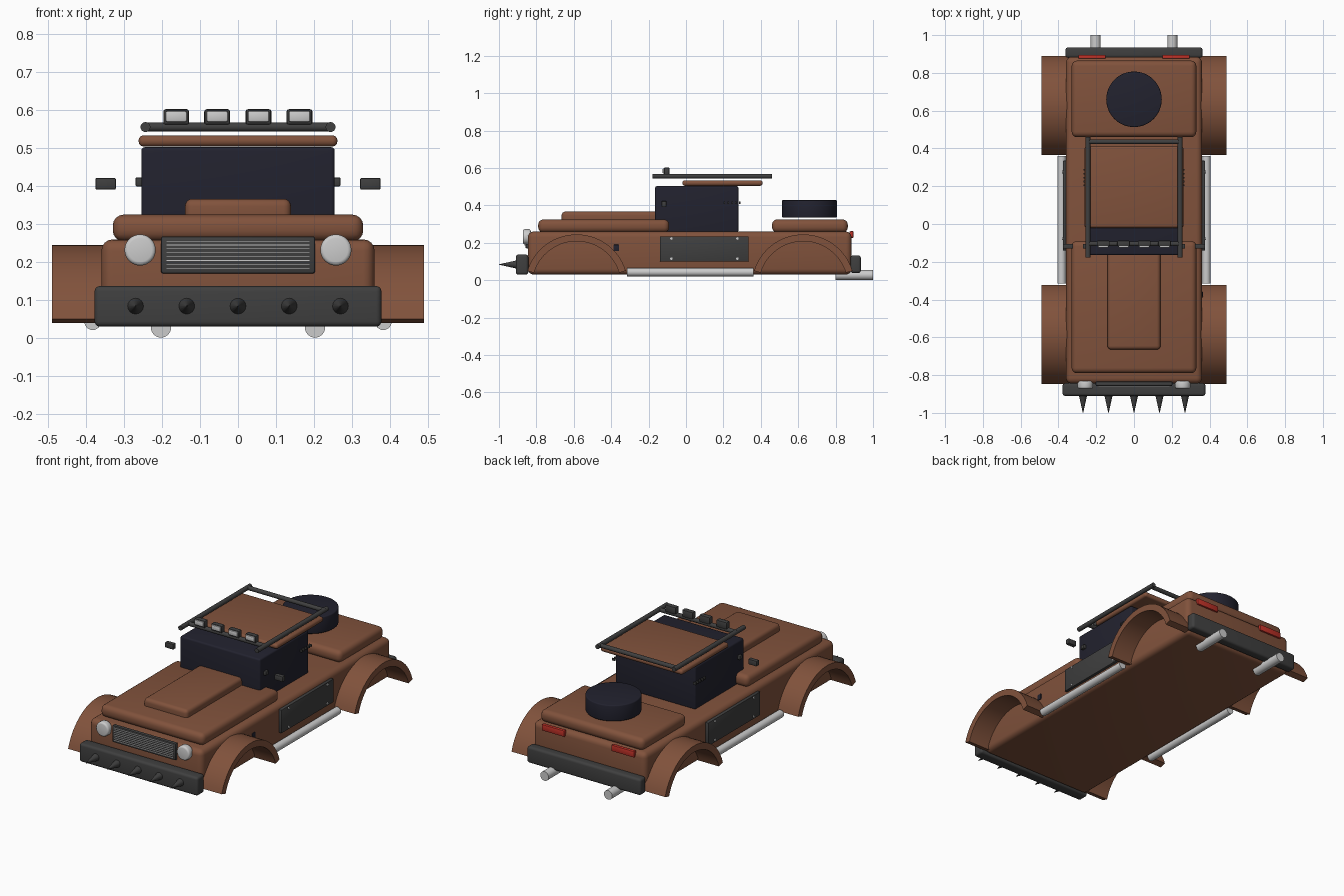
import bpy, bmesh, math
from mathutils import Matrix, Vector

if "Cube" in bpy.data.objects:
    bpy.data.objects.remove(bpy.data.objects["Cube"])


def material(name, rgb):
    m = bpy.data.materials.new(name)
    m.diffuse_color = (*rgb, 1)
    m.use_nodes = True
    m.node_tree.nodes["Principled BSDF"].inputs["Base Color"].default_value = m.diffuse_color
    return m


BROWN = material("rust brown", (0.22, 0.085, 0.045))
DARK = material("dark grey metal", (0.05, 0.05, 0.05))
NAVY = material("dark navy", (0.016, 0.016, 0.028))
SILVER = material("silver", (0.6, 0.6, 0.6))
RED = material("tail red", (0.5, 0.03, 0.02))


def finish(bm, name, mat):
    bmesh.ops.recalc_face_normals(bm, faces=bm.faces)
    me = bpy.data.meshes.new(name)
    bm.to_mesh(me)
    bm.free()
    me.materials.append(mat)
    me.shade_smooth()
    me.set_sharp_from_angle(angle=math.radians(35))
    ob = bpy.data.objects.new(name, me)
    bpy.context.collection.objects.link(ob)
    return ob


def box(name, x, y, z, mat, bevel=0.0, segs=4):
    """Box from (min, max) ranges with rounded edges."""
    bm = bmesh.new()
    size = Vector((x[1] - x[0], y[1] - y[0], z[1] - z[0]))
    mid = Vector((sum(x) / 2, sum(y) / 2, sum(z) / 2))
    bmesh.ops.create_cube(bm, size=1, matrix=Matrix.Translation(mid) @ Matrix.Diagonal((*size, 1)))
    if bevel:
        bmesh.ops.bevel(bm, geom=bm.edges[:], offset=bevel, segments=segs,
                        profile=0.5, affect='EDGES', clamp_overlap=True)
    return finish(bm, name, mat)


def rod(name, a, b, r1, mat, r2=None, sides=24, bevel=0.0):
    """Cylinder or cone from point a to point b."""
    a, b = Vector(a), Vector(b)
    bm = bmesh.new()
    rot = Vector((0, 0, 1)).rotation_difference(b - a).to_matrix().to_4x4()
    bmesh.ops.create_cone(bm, cap_ends=True, segments=sides, radius1=r1,
                          radius2=r1 if r2 is None else r2, depth=(b - a).length,
                          matrix=Matrix.Translation((a + b) / 2) @ rot)
    if bevel:
        rim = [e for e in bm.edges if any(len(f.verts) > 4 for f in e.link_faces)]
        bmesh.ops.bevel(bm, geom=rim, offset=bevel, segments=3, profile=0.5, affect='EDGES')
    return finish(bm, name, mat)


def fender(name, s, yc):
    """Arched fender band swept around a wheel opening."""
    zc, n, start = -0.03, 28, math.radians(17)
    bm = bmesh.new()
    rings = []
    for i in range(n + 1):
        a = start + (math.pi - 2 * start) * i / n
        rings.append([bm.verts.new((s * x, yc + r * math.cos(a), zc + r * math.sin(a)))
                      for r, x in ((0.275, 0.34), (0.275, 0.49), (0.238, 0.49), (0.238, 0.34))])
    for p, q in zip(rings, rings[1:]):
        for k in range(4):
            bm.faces.new((p[k], p[(k + 1) % 4], q[(k + 1) % 4], q[k]))
    bm.faces.new(rings[0])
    bm.faces.new(rings[-1])
    finish(bm, name, BROWN)


# Body shell, decks and hood
box("body", (-0.36, 0.36), (-0.845, 0.885), (0.03, 0.26), BROWN, 0.03)
box("hood_deck", (-0.33, 0.33), (-0.79, -0.09), (0.255, 0.325), BROWN, 0.028)
box("rear_deck", (-0.33, 0.33), (0.46, 0.865), (0.255, 0.325), BROWN, 0.028)
box("hood_scoop", (-0.14, 0.14), (-0.665, -0.10), (0.295, 0.367), BROWN, 0.02)

# Cab and roof
box("cab", (-0.255, 0.255), (-0.165, 0.28), (0.255, 0.503), NAVY, 0.01)
box("roof", (-0.262, 0.262), (-0.02, 0.41), (0.505, 0.534), BROWN, 0.013)

# Roof rack with lamps
for s, side in ((-1, "left"), (1, "right")):
    rod("rack_rail_" + side, (s * 0.244, -0.178, 0.556), (s * 0.244, 0.46, 0.556), 0.013, DARK)
for y in (-0.105, 0.435):
    rod("rack_crossbar", (-0.25, y, 0.556), (0.25, y, 0.556), 0.012, DARK)
for x in (-0.163, -0.055, 0.054, 0.162):
    box("roof_lamp_housing", (x - 0.034, x + 0.034), (-0.118, -0.088), (0.562, 0.603), DARK, 0.006, 2)
    box("roof_lamp_lens", (x - 0.028, x + 0.028), (-0.125, -0.11), (0.57, 0.598), SILVER, 0.004, 2)

# Spare drum on the rear deck
rod("rear_drum", (0, 0.66, 0.335), (0, 0.66, 0.428), 0.147, NAVY, sides=48, bevel=0.006)

# Front bumper with spikes, rear bumper
box("front_bumper", (-0.378, 0.378), (-0.91, -0.843), (0.03, 0.137), DARK, 0.014)
for i in range(-2, 3):
    rod("bumper_spike", (i * 0.135, -0.905, 0.084), (i * 0.135, -1.0, 0.084), 0.022, DARK, r2=0.001, sides=16)
box("rear_bumper", (-0.363, 0.363), (0.88, 0.935), (0.038, 0.133), DARK, 0.014)

# Grille
box("grille_frame", (-0.203, 0.203), (-0.858, -0.835), (0.17, 0.268), DARK, 0.006, 2)
for i in range(8):
    z = 0.184 + i * 0.0102
    box("grille_slat", (-0.19, 0.19), (-0.864, -0.855), (z - 0.0022, z + 0.0022), SILVER)

for s, side in ((-1, "left"), (1, "right")):
    # Wheel arches
    fender("front_fender_" + side, s, -0.585)
    fender("rear_fender_" + side, s, 0.627)
    # Lamps
    rod("headlight_" + side, (s * 0.258, -0.83, 0.232), (s * 0.258, -0.872, 0.232), 0.041, SILVER,
        sides=32, bevel=0.01)
    box("tail_light_" + side, sorted((s * 0.15, s * 0.295)), (0.875, 0.895), (0.226, 0.262), RED, 0.004, 2)
    # Rocker tube and exhaust
    rod("rocker_tube_" + side, (s * 0.383, -0.315, 0.043), (s * 0.383, 0.36, 0.043), 0.022, SILVER)
    rod("exhaust_" + side, (s * 0.203, 0.80, 0.0275), (s * 0.203, 1.0, 0.0275), 0.0265, SILVER)
    # Bolted side armour
    box("side_armour_" + side, sorted((s * 0.35, s * 0.377)), (-0.14, 0.335), (0.10, 0.235), DARK, 0.004, 2)
    for y in (-0.078, 0.275):
        for z in (0.115, 0.223):
            rod("armour_bolt", (s * 0.37, y, z), (s * 0.382, y, z), 0.007, SILVER, sides=12)
    # Mirror, side handle and small vent
    box("mirror_" + side, sorted((s * 0.322, s * 0.376)), (-0.13, -0.105), (0.391, 0.422), DARK, 0.004, 2)
    box("cab_handle_" + side, sorted((s * 0.25, s * 0.27)), (-0.13, -0.105), (0.4, 0.423), DARK, 0.003, 2)
    for i in range(5):
        y = 0.20 + i * 0.021
        box("cab_rivet", sorted((s * 0.25, s * 0.268)), (y, y + 0.008), (0.408, 0.42), DARK)
box("side_vent", (0.35, 0.364), (-0.388, -0.358), (0.155, 0.19), NAVY, 0.003, 2)
